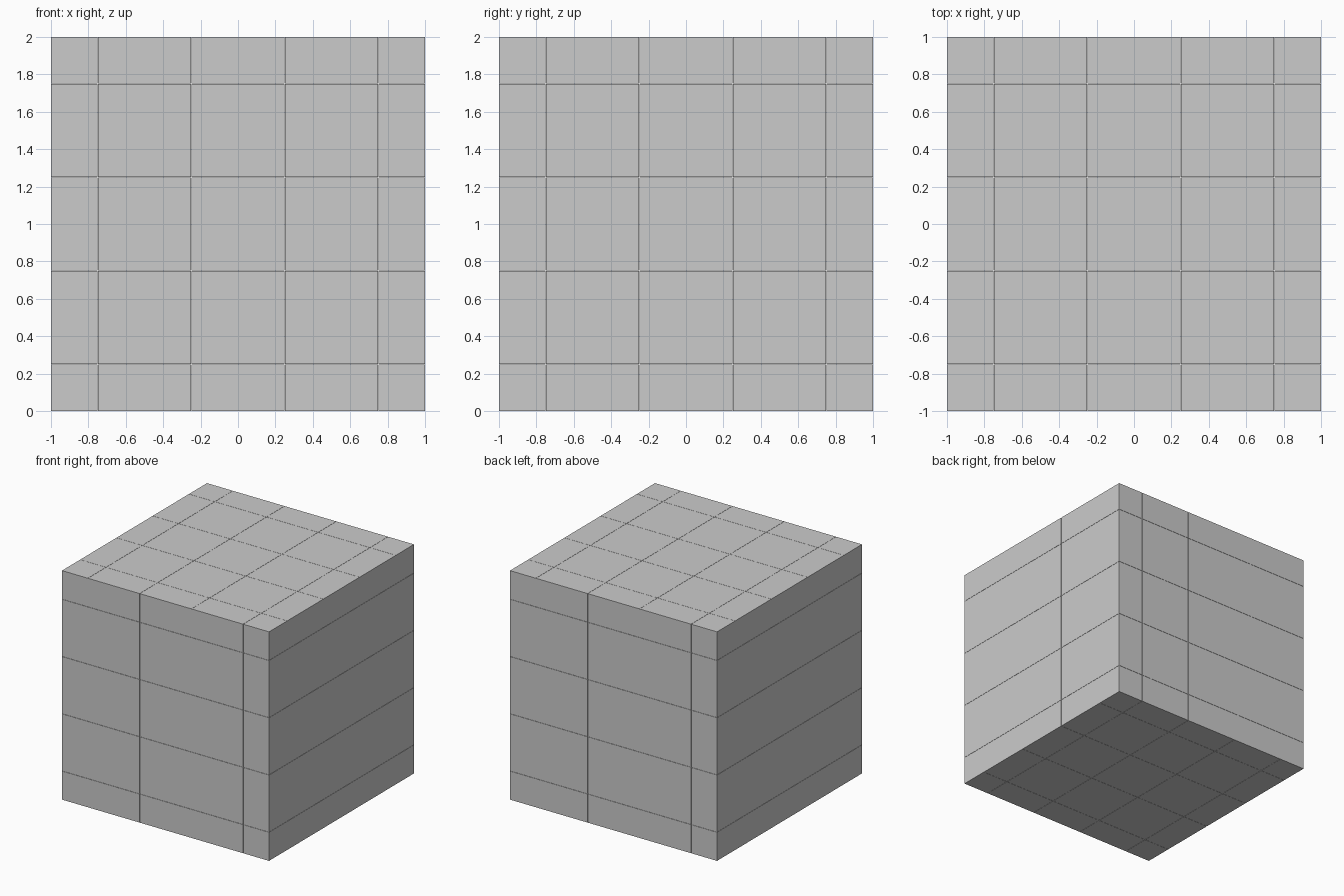
import bpy, bmesh
from itertools import product

if "Cube" in bpy.data.objects:
    bpy.data.objects.remove(bpy.data.objects["Cube"])

GAP = 0.002                                  # hairline seam between blocks
CUTS = [-1.0, -0.75, -0.25, 0.25, 0.75, 1.0]  # half blocks at the borders


def spans():
    """Start and end of each block along one axis; outer faces stay flush."""
    out = []
    for a, b in zip(CUTS, CUTS[1:]):
        lo = a if a == -1.0 else a + GAP / 2
        hi = b if b == 1.0 else b - GAP / 2
        out.append((lo, hi))
    return out


def block(name, sx, sy, sz):
    bm = bmesh.new()
    bmesh.ops.create_cube(bm, size=1)
    for v in bm.verts:
        v.co = [s[0] if c < 0 else s[1] for c, s in zip(v.co, (sx, sy, sz))]
    centre = [(s[0] + s[1]) / 2 for s in (sx, sy, sz)]
    bmesh.ops.translate(bm, verts=bm.verts, vec=[-c for c in centre])
    me = bpy.data.meshes.new(name)
    bm.to_mesh(me)
    bm.free()
    ob = bpy.data.objects.new(name, me)
    ob.location = (centre[0], centre[1], centre[2] + 1)
    bpy.context.collection.objects.link(ob)


# Cube divided into 5 x 5 x 5 separate blocks
S = spans()
for i, j, k in product(range(5), repeat=3):
    block(f"block_{i}_{j}_{k}", S[i], S[j], S[k])
